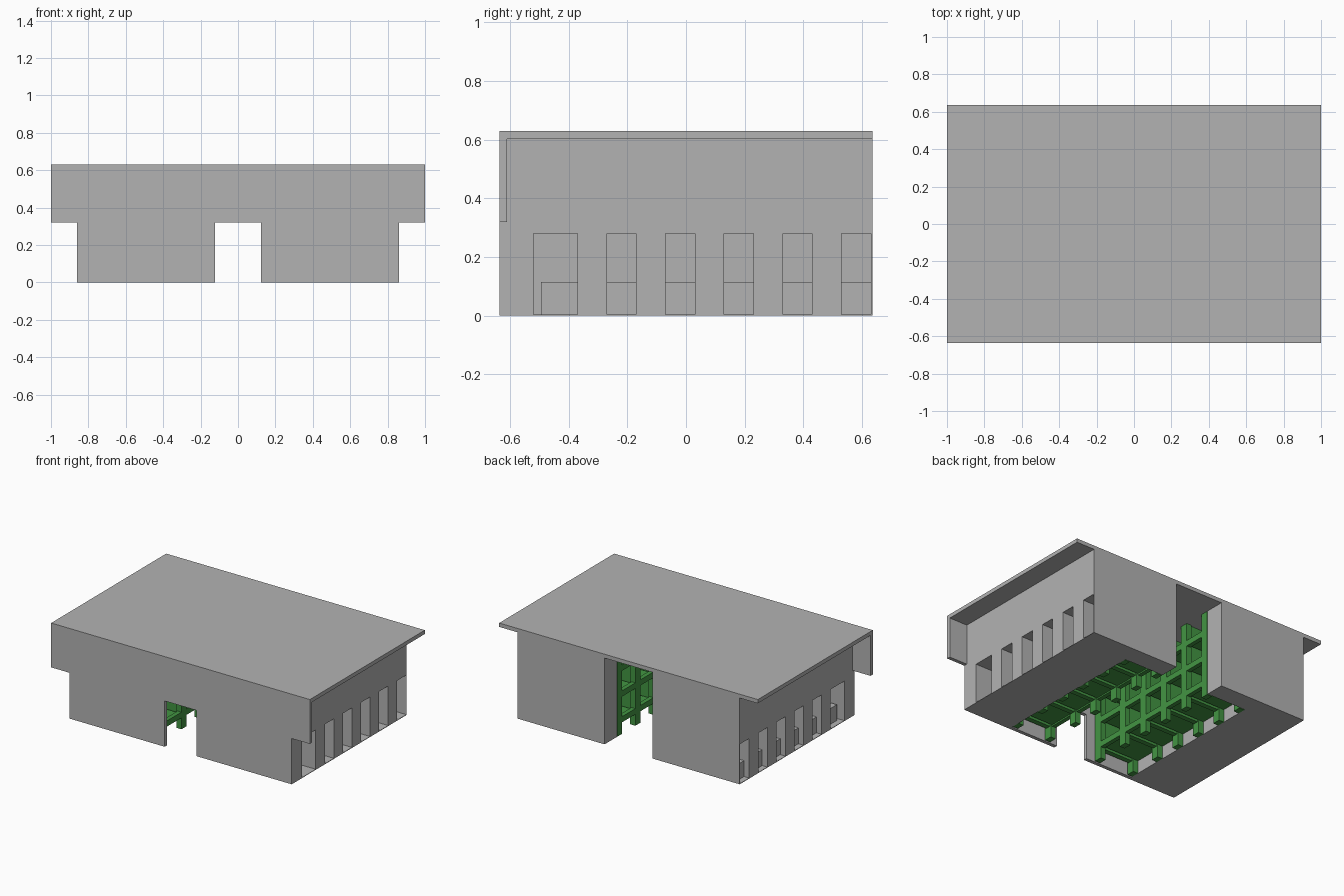
import bpy, bmesh

if "Cube" in bpy.data.objects:
    bpy.data.objects.remove(bpy.data.objects["Cube"])


def material(name, rgb):
    m = bpy.data.materials.new(name)
    m.diffuse_color = (*rgb, 1)
    m.use_nodes = True
    m.node_tree.nodes["Principled BSDF"].inputs["Base Color"].default_value = m.diffuse_color
    return m


GREY = material("concrete grey", (0.45, 0.45, 0.45))
GREEN = material("rack green", (0.055, 0.30, 0.055))


def build(name, boxes, mat, mirror=False):
    """Join axis-aligned boxes (x0, x1, y0, y1, z0, z1) into one object."""
    bm = bmesh.new()
    for b in boxes:
        sides = [b] + ([(-b[1], -b[0], *b[2:])] if mirror else [])
        for x0, x1, y0, y1, z0, z1 in sides:
            v = bmesh.ops.create_cube(bm, size=1)["verts"]
            bmesh.ops.scale(bm, vec=(x1 - x0, y1 - y0, z1 - z0), verts=v)
            bmesh.ops.translate(bm, vec=((x0 + x1) / 2, (y0 + y1) / 2, (z0 + z1) / 2), verts=v)
    me = bpy.data.meshes.new(name)
    bm.to_mesh(me)
    bm.free()
    me.materials.append(mat)
    ob = bpy.data.objects.new(name, me)
    bpy.context.collection.objects.link(ob)
    return ob


FRONT, BACK = -0.635, 0.635
INNER, OUTER = 0.49, 0.86      # side wings in x
AISLE = 0.185                  # half width of the central aisle
HEAD, EAVES = 0.28, 0.603      # window head, underside of roof

# Roof and hanging front fascia
build("roof", [(-1, 1, FRONT, BACK, EAVES, 0.63)], GREY)
build("front_fascia", [(-1, 1, FRONT, FRONT + 0.025, 0.32, EAVES)], GREY)

# Lower front wall beside the doorway
build("front_wall", [(0.122, OUTER, FRONT, FRONT + 0.025, 0, 0.32)], GREY, True)

# Solid back wall blocks either side of the tall rear doorway
build("back_wall", [(AISLE, INNER, 0.5, BACK, 0, EAVES)], GREY, True)

# Side wings: upper wall, inner wall, floor plate and piers between the windows
windows = [(-0.52, -0.37)] + [(-0.27 + 0.2 * i, -0.17 + 0.2 * i) for i in range(4)] + [(0.53, 0.63)]
wing = [(INNER, OUTER, FRONT + 0.025, BACK, HEAD, EAVES),
        (INNER, INNER + 0.02, FRONT + 0.025, BACK, 0, HEAD),
        (INNER, OUTER, FRONT + 0.025, BACK, 0, 0.004)]
edge = FRONT + 0.025
for lo, hi in windows:
    wing.append((INNER, OUTER, edge, lo, 0, HEAD))
    edge = hi
wing.append((INNER, OUTER, edge, BACK, 0, HEAD))
build("side_wings", wing, GREY, True)

# Low benches set inside the window bays
bench = [(lo + (0.025 if lo < -0.5 else 0), hi) for lo, hi in windows]
build("right_benches", [(INNER, OUTER - 0.12, a, b, 0, 0.115) for a, b in bench], GREY)
build("left_benches", [(-OUTER + 0.04, -INNER, a, b, 0, 0.115) for a, b in bench], GREY)

# Storage racks: posts, cross partitions and shelves facing the aisle
posts = [(-0.6, -0.545)] + [(-0.36 + 0.2 * i, -0.305 + 0.2 * i) for i in range(5)]
rack_posts, partitions = [], []
for a, b in posts:
    rack_posts += [(AISLE, AISLE + 0.04, a, b, 0, EAVES),
                   (INNER - 0.04, INNER, a, b, 0, EAVES)]
    partitions.append((AISLE + 0.04, INNER - 0.04, a + 0.01, b - 0.01, 0.08, EAVES))
build("rack_posts", rack_posts, GREEN, True)
build("rack_partitions", partitions, GREEN, True)

rails, shelves = [], []
for z in (0.12, 0.30, 0.48):
    for (_, a), (b, _) in zip(posts, posts[1:]):
        rails.append((AISLE, AISLE + 0.03, a, b, z - 0.04, z))
        shelves.append((AISLE + 0.03, INNER, a, b, z - 0.03, z - 0.01))
build("rack_rails", rails, GREEN, True)
build("rack_shelves", shelves, GREEN, True)
